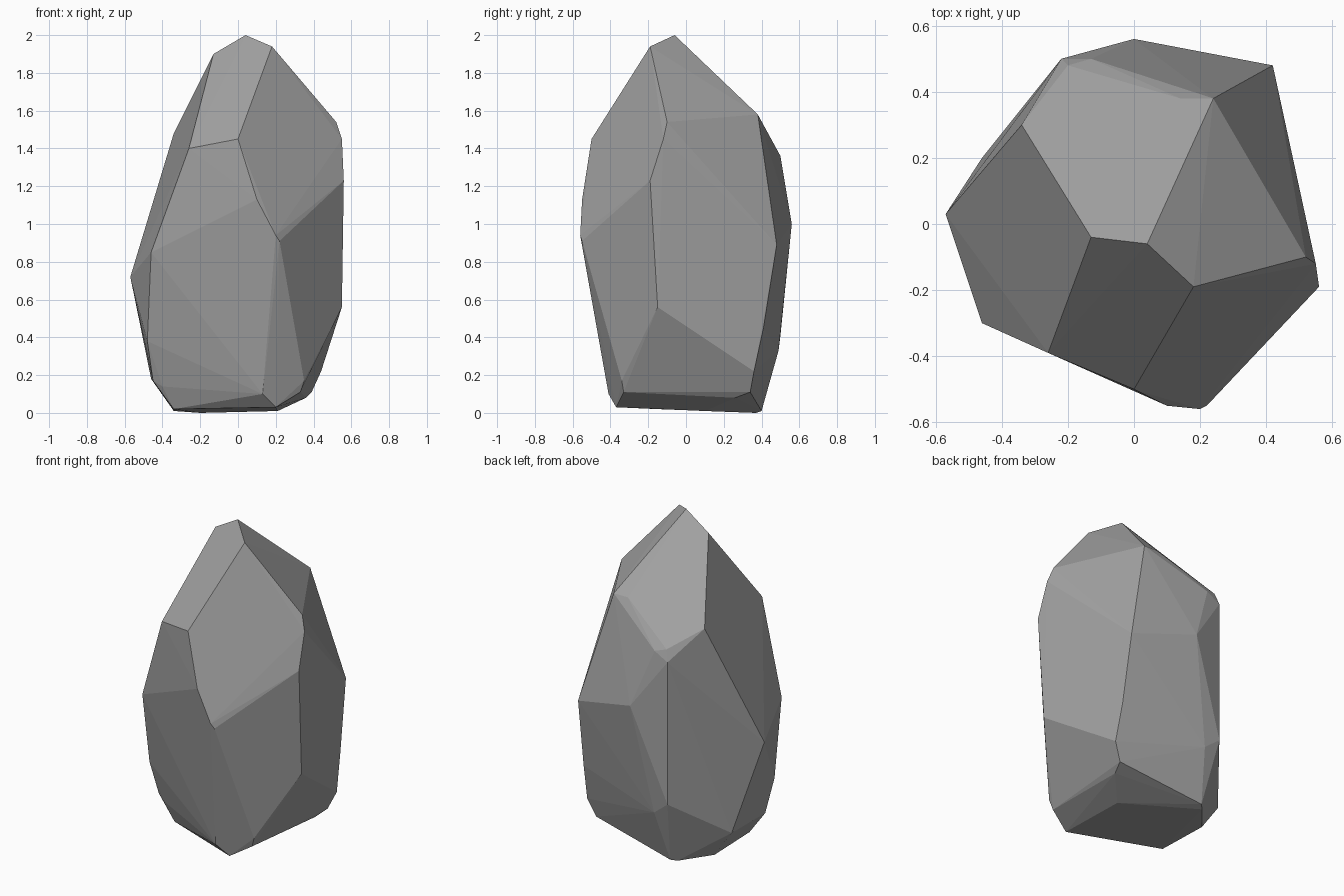
import bpy
import bmesh
import math

default_cube = bpy.data.objects.get("Cube")
if default_cube:
    bpy.data.objects.remove(default_cube, do_unlink=True)


def flat_material(name, colour):
    material = bpy.data.materials.new(name)
    material.use_nodes = True
    material.diffuse_color = colour
    shader = material.node_tree.nodes["Principled BSDF"]
    shader.inputs["Base Color"].default_value = colour
    shader.inputs["Roughness"].default_value = 1
    return material


def chiselled_stone(name, tiers, material):
    """Wrap a convex faceted skin around the corner points of each tier."""
    bm = bmesh.new()
    for corners in tiers:
        for corner in corners:
            bm.verts.new(corner)
    hull = bmesh.ops.convex_hull(bm, input=bm.verts[:])
    unused = {v for v in hull["geom_interior"] + hull["geom_unused"]
              if isinstance(v, bmesh.types.BMVert) and v.is_valid}
    bmesh.ops.delete(bm, geom=list(unused), context="VERTS")

    # Join nearly level triangles into broad facets
    bmesh.ops.dissolve_limit(bm, angle_limit=math.radians(1.5),
                             verts=bm.verts[:], edges=bm.edges[:])
    bmesh.ops.recalc_face_normals(bm, faces=bm.faces[:])
    for face in bm.faces:
        face.smooth = False

    mesh = bpy.data.meshes.new(name)
    bm.to_mesh(mesh)
    bm.free()
    mesh.materials.append(material)
    stone = bpy.data.objects.new(name, mesh)
    bpy.context.collection.objects.link(stone)
    return stone


# Pointed top
crown = [(.04, -.06, 2), (-.13, -.04, 1.9), (.18, -.19, 1.94)]

# Sloping shoulders: right, front, left, back
shoulder = [
    (.52, -.1, 1.54), (.55, -.12, 1.45), (.56, -.19, 1.23),
    (0, -.5, 1.45), (-.26, -.39, 1.4), (.1, -.55, 1.13),
    (-.34, .3, 1.48), (-.22, .5, 1.31), (-.2, .48, 1.38),
    (-.13, .5, 1.36), (.14, .38, 1.58), (.24, .38, 1.58),
]

# Widest band
waist = [
    (.2, -.56, .94), (.22, -.55, .91), (-.46, -.3, .85),
    (-.57, .03, .72), (0, .56, 1), (.42, .48, .89), (.55, -.15, .56),
]

# Narrowing foot
foot = [
    (-.48, -.2, .38), (-.45, -.15, .17), (-.46, .2, .18),
    (-.22, .5, .41), (-.12, .49, .33), (.43, .41, .45),
    (.44, .36, .22), (.35, -.34, .17),
]

# Chipped underside
base = [
    (.33, -.33, .11), (.13, -.41, .1), (-.4, -.17, .14),
    (.39, .34, .11), (.36, .26, .08), (.2, -.37, .03),
    (.21, .1, .01), (-.2, .37, 0), (-.17, .4, .01),
    (-.34, .2, .01), (-.34, -.15, .02),
]

grey = flat_material("stone_grey", (.36, .36, .36, 1))
chiselled_stone("standing_rock", [crown, shoulder, waist, foot, base], grey)
